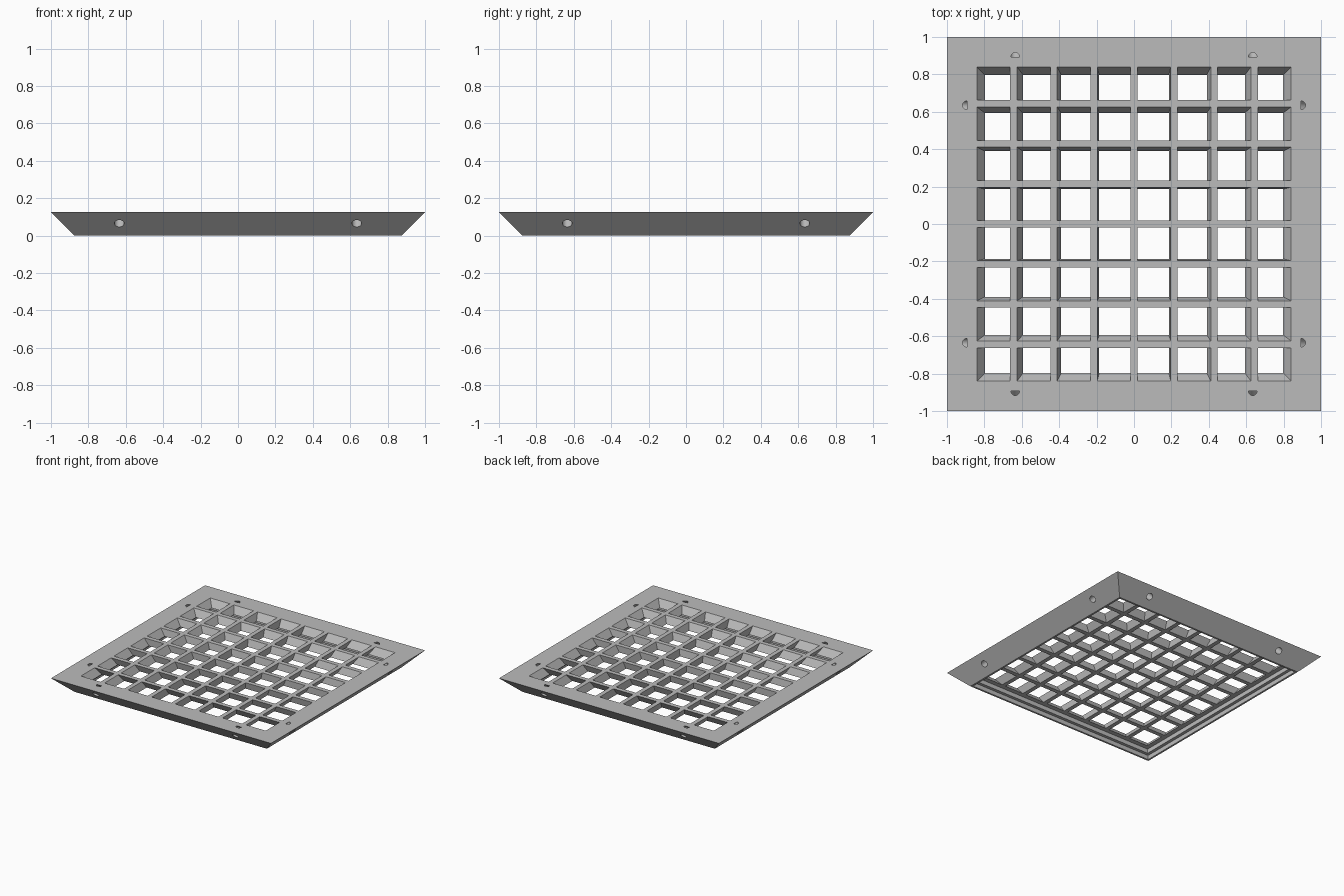
import bpy, bmesh, math
from mathutils import Matrix, Vector

old = bpy.data.objects.get("Cube")
if old:
    bpy.data.objects.remove(old, do_unlink=True)

TOP = 0.125      # height of the plate
GRID_Z = 0.07    # underside of the bars

mat = bpy.data.materials.new("satin grey")
mat.use_nodes = True
grey = (0.5, 0.5, 0.5, 1)
mat.diffuse_color = grey
mat.node_tree.nodes["Principled BSDF"].inputs["Base Color"].default_value = grey


def make_object(name, bm):
    bmesh.ops.recalc_face_normals(bm, faces=bm.faces)
    mesh = bpy.data.meshes.new(name)
    bm.to_mesh(mesh)
    bm.free()
    mesh.materials.append(mat)
    obj = bpy.data.objects.new(name, mesh)
    bpy.context.collection.objects.link(obj)
    return obj


def add_prism(bm, bottom, top, z0, z1):
    """Four-sided block between two rectangles given as (x0, x1, y0, y1)."""
    rings = []
    for (x0, x1, y0, y1), z in ((bottom, z0), (top, z1)):
        rings.append([bm.verts.new(p) for p in
                      ((x0, y0, z), (x1, y0, z), (x1, y1, z), (x0, y1, z))])
    low, high = rings
    bm.faces.new(low[::-1])
    bm.faces.new(high)
    for i in range(4):
        j = (i + 1) % 4
        bm.faces.new((low[i], low[j], high[j], high[i]))


def square(r):
    return (-r, r, -r, r)


def cut(target, bm, name):
    cutter = make_object(name, bm)
    cutter.hide_render = True
    mod = target.modifiers.new(name, "BOOLEAN")
    mod.operation = "DIFFERENCE"
    mod.solver = "EXACT"
    mod.object = cutter
    bpy.context.view_layer.objects.active = target
    bpy.ops.object.modifier_apply(modifier=name)
    bpy.data.objects.remove(cutter, do_unlink=True)


# Plate with sloping outer sides
bm = bmesh.new()
add_prism(bm, square(0.875), square(1.0), 0, TOP)
grate = make_object("grate_panel", bm)

# Stepped recess in the underside
for name, radius, height in (("recess_step", 0.86, 0.035), ("recess_well", 0.835, GRID_Z)):
    bm = bmesh.new()
    add_prism(bm, square(radius), square(radius), -0.1, height)
    cut(grate, bm, name)

# Eight by eight openings, all leaning toward the middle as they go down
PITCH, WIDTH, COUNT = 0.2145, 0.178, 8


def lean(z):
    return 1 - 0.051 * (TOP - z) / (TOP - GRID_Z)


def cell(i, j, z):
    k = lean(z)
    cx, cy = ((n - (COUNT - 1) / 2) * PITCH for n in (i, j))
    h = WIDTH / 2
    return tuple(v * k for v in (cx - h, cx + h, cy - h, cy + h))


bm = bmesh.new()
low, high = GRID_Z - 0.02, TOP + 0.02
for i in range(COUNT):
    for j in range(COUNT):
        add_prism(bm, cell(i, j, low), cell(i, j, high), low, high)
cut(grate, bm, "openings")

# Flat-ended screw holes drilled square to the sloping sides
bm = bmesh.new()
DEPTH, OUT = 0.076, 0.05
axis = Vector((0, 1, -1)).normalized()
for side in range(4):
    turn = Matrix.Rotation(side * math.pi / 2, 4, "Z")
    for x in (-0.635, 0.635):
        middle = Vector((x, 0.94, 0.065)) + axis * (OUT - DEPTH) / 2
        tilt = axis.to_track_quat("Z", "Y").to_matrix().to_4x4()
        bmesh.ops.create_cone(bm, cap_ends=True, segments=24, radius1=0.026,
                              radius2=0.026, depth=DEPTH + OUT,
                              matrix=turn @ Matrix.Translation(middle) @ tilt)
cut(grate, bm, "screw_holes")

# Crisp edges, rounded hole walls
bpy.ops.object.select_all(action="DESELECT")
grate.select_set(True)
bpy.context.view_layer.objects.active = grate
bpy.ops.object.shade_smooth_by_angle(angle=math.radians(30))
